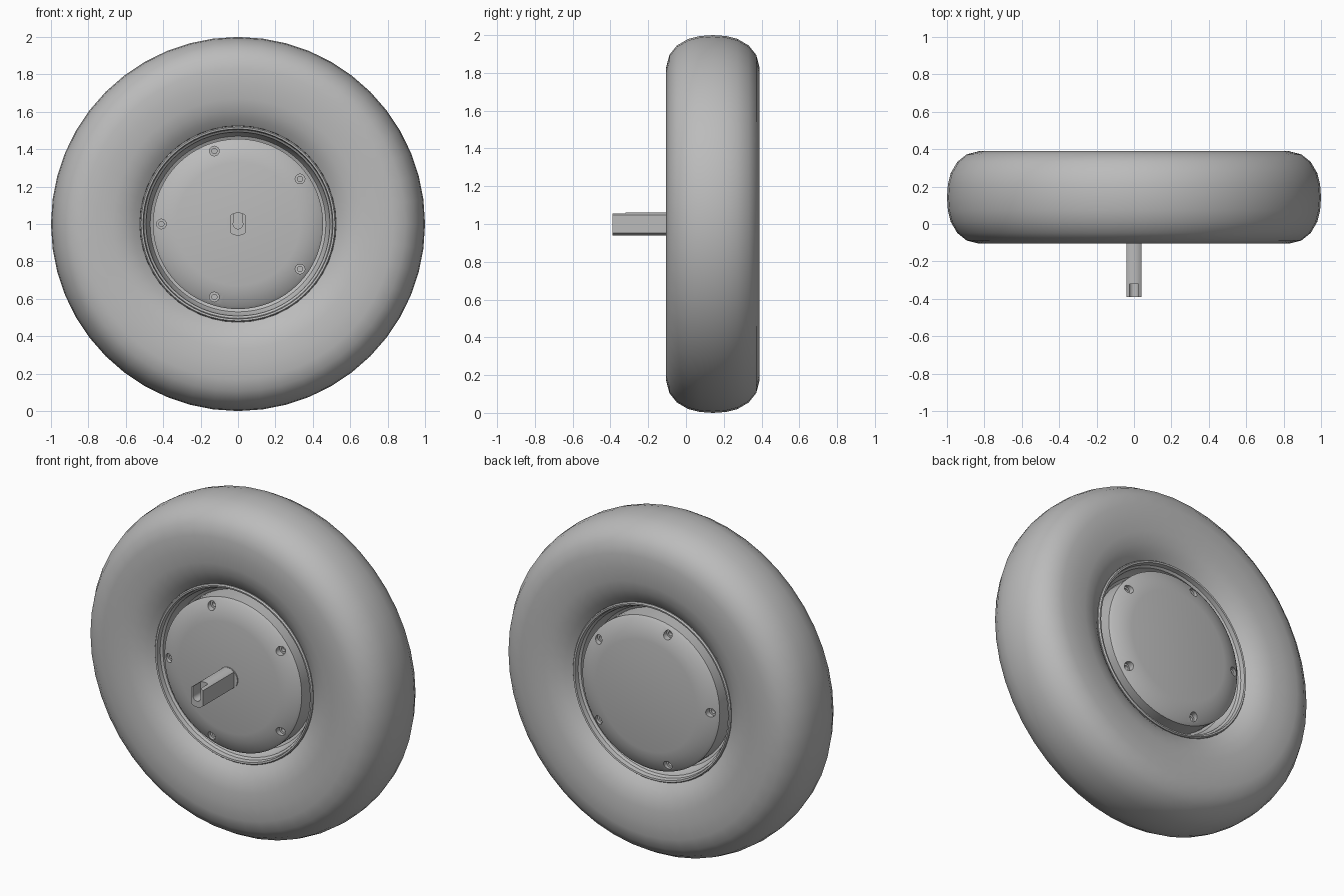
import bpy, bmesh, math
from mathutils import Matrix, Vector

cube = bpy.data.objects.get("Cube")
if cube:
    bpy.data.objects.remove(cube, do_unlink=True)

MID = 0.142          # middle of the wheel in y
CENTRE_Z = 1.0

grey = bpy.data.materials.new("plain_grey")
grey.use_nodes = True
grey.diffuse_color = (0.5, 0.5, 0.5, 1)
grey.node_tree.nodes["Principled BSDF"].inputs["Base Color"].default_value = (0.5, 0.5, 0.5, 1)


def finish(name, bm):
    bmesh.ops.recalc_face_normals(bm, faces=bm.faces)
    mesh = bpy.data.meshes.new(name)
    bm.to_mesh(mesh)
    bm.free()
    mesh.materials.append(grey)
    obj = bpy.data.objects.new(name, mesh)
    bpy.context.collection.objects.link(obj)
    return obj


def revolve(name, half, steps):
    """Mirror a (radius, half width) profile and spin it about the axle line."""
    profile = half + [(r, -w) for r, w in reversed(half) if w > 0]
    bm = bmesh.new()
    verts = [bm.verts.new((r, MID + w, CENTRE_Z)) for r, w in profile]
    for v in verts:
        v.co.z = CENTRE_Z
    edges = [bm.edges.new((a, b)) for a, b in zip(verts, verts[1:] + verts[:1])]
    bmesh.ops.spin(bm, geom=verts + edges, cent=(0, MID, CENTRE_Z), axis=(0, 1, 0),
                   angle=math.tau, steps=steps, use_duplicate=False)
    bmesh.ops.remove_doubles(bm, verts=bm.verts, dist=0.0005)
    # Drop the closing strip that collapses onto the axis
    on_axis = [e for e in bm.edges if len(e.link_faces) == 0]
    bmesh.ops.delete(bm, geom=on_axis, context='EDGES')
    return finish(name, bm)


def rod(bm, x, z, y0, y1, radius, sides=24, flat=None):
    """Add a closed rod along y; flat limits its half width in x."""
    pos = Matrix.Translation(Vector((x, (y0 + y1) / 2, z))) @ Matrix.Rotation(math.pi / 2, 4, 'X')
    new = bmesh.ops.create_cone(bm, cap_ends=True, segments=sides, radius1=radius,
                                radius2=radius, depth=abs(y1 - y0), matrix=pos)["verts"]
    if flat:
        for side in (-1, 1):
            geom = [g for g in bm.verts[:] + bm.edges[:] + bm.faces[:]]
            cut = bmesh.ops.bisect_plane(bm, geom=geom, plane_co=(x + side * flat, 0, 0),
                                         plane_no=(side, 0, 0), clear_outer=True)["geom_cut"]
            bmesh.ops.holes_fill(bm, edges=[e for e in cut if isinstance(e, bmesh.types.BMEdge)])
    return new


def carve(obj, bm):
    cutter = finish("cutter", bm)
    cutter.hide_render = True
    mod = obj.modifiers.new("carve", 'BOOLEAN')
    mod.operation = 'DIFFERENCE'
    mod.solver = 'EXACT'
    mod.object = cutter
    bpy.context.view_layer.objects.active = obj
    bpy.ops.object.modifier_apply(modifier=mod.name)
    bpy.data.objects.remove(cutter, do_unlink=True)


# Fat rounded tyre
tyre = revolve("tyre", [
    (1.0, 0), (0.995, 0.07), (0.98, 0.13), (0.945, 0.19), (0.895, 0.23), (0.83, 0.247),
    (0.75, 0.247), (0.67, 0.243), (0.61, 0.228), (0.56, 0.203), (0.525, 0.175), (0.522, 0.1),
    (0.522, 0)], 48)

# Stepped rim inside the tyre
rim = revolve("rim", [
    (0.524, 0), (0.524, 0.18), (0.518, 0.188), (0.508, 0.186), (0.504, 0.16), (0.492, 0.15),
    (0.486, 0.11), (0.47, 0.08), (0.45, 0.07), (0.45, 0)], 64)

# Domed motor hub
hub = revolve("hub", [
    (0.455, 0), (0.455, 0.188), (0.44, 0.2), (0.38, 0.222), (0.33, 0.232), (0, 0.232)], 64)

# Five counterbored screw holes on each face of the hub
for radius, floor in ((0.026, 0.185), (0.014, 0.165)):
    holes = bmesh.new()
    for i in range(5):
        a = math.pi + i * math.tau / 5
        for side in (-1, 1):
            rod(holes, 0.41 * math.cos(a), CENTRE_Z + 0.41 * math.sin(a),
                MID + side * floor, MID + side * 0.3, radius, 16)
    carve(hub, holes)

# Axle with two flats, a bored tip and a cable slot opening upward
bm = bmesh.new()
rod(bm, 0, CENTRE_Z, -0.39, -0.07, 0.062, 32, flat=0.04)
axle = finish("axle", bm)
bore = bmesh.new()
rod(bore, 0, CENTRE_Z, -0.42, -0.32, 0.026, 24)
carve(axle, bore)
slot = bmesh.new()
bmesh.ops.create_cube(slot, size=1, matrix=Matrix.Translation((0, -0.37, CENTRE_Z + 0.05))
                      @ Matrix.Diagonal((0.05, 0.1, 0.1, 1)))
carve(axle, slot)

# Round shoulder where the axle leaves the hub
bm = bmesh.new()
rod(bm, 0, CENTRE_Z, -0.096, -0.07, 0.063, 32)
shoulder = finish("axle_shoulder", bm)

# Smooth shading with crisp edges
bpy.ops.object.select_all(action='DESELECT')
for obj in (tyre, rim, hub, axle, shoulder):
    obj.select_set(True)
bpy.context.view_layer.objects.active = tyre
bpy.ops.object.shade_smooth_by_angle(angle=math.radians(32))
